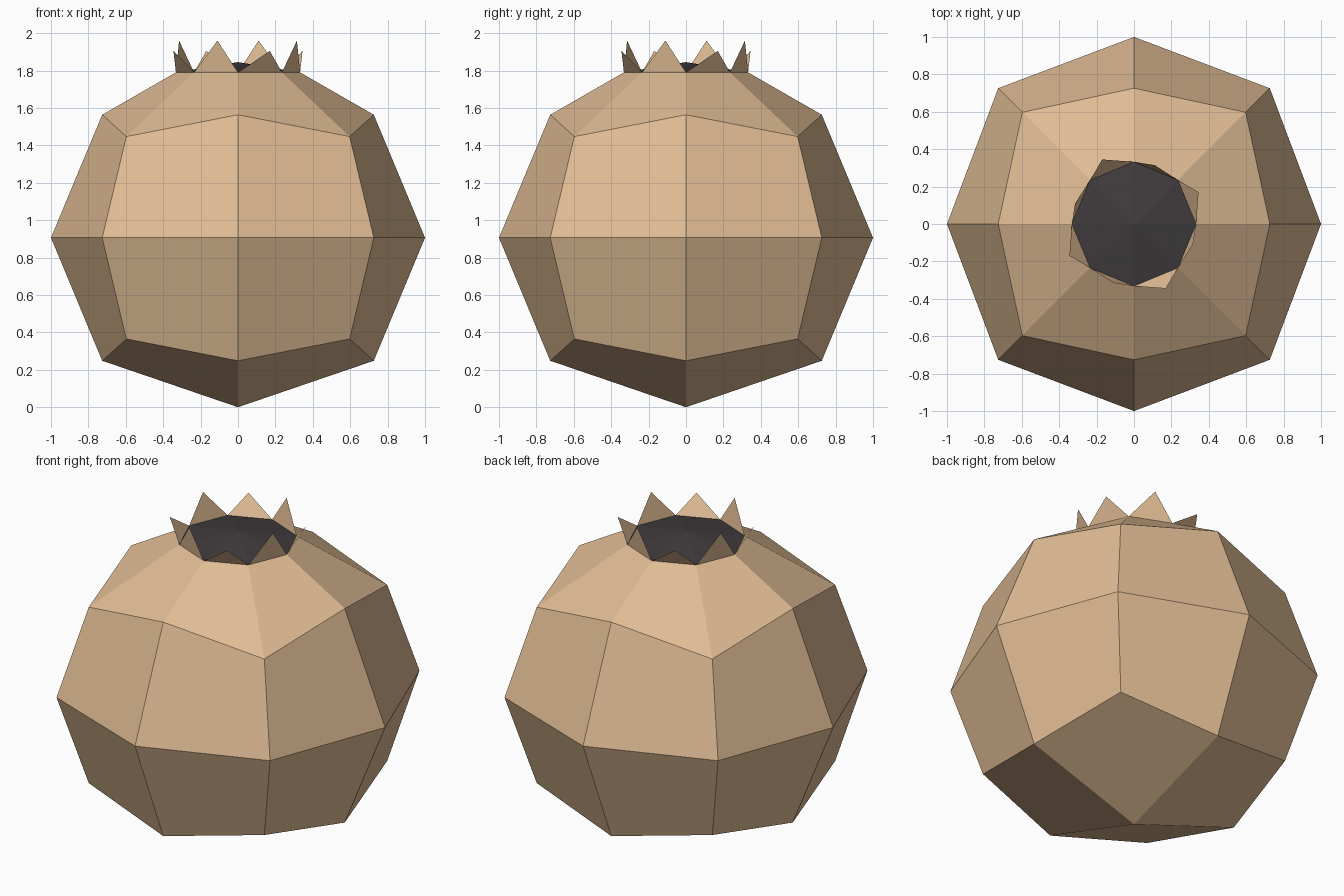
import bpy, bmesh, math
from mathutils import Matrix, Vector

if "Cube" in bpy.data.objects:
    bpy.data.objects.remove(bpy.data.objects["Cube"])

RIM_R, RIM_Z, MID_Z = 0.332, 1.79, 0.906


def material(name, color):
    m = bpy.data.materials.new(name)
    m.diffuse_color = (*color, 1)
    m.use_nodes = True
    m.node_tree.nodes["Principled BSDF"].inputs["Base Color"].default_value = m.diffuse_color
    return m


def make_object(name, bm, mat):
    mesh = bpy.data.meshes.new(name)
    bm.to_mesh(mesh)
    bm.free()
    mesh.materials.append(mat)
    ob = bpy.data.objects.new(name, mesh)
    bpy.context.collection.objects.link(ob)
    return ob


tan = material("tan_skin", (0.745, 0.503, 0.296))
dark = material("dark_core", (0.051, 0.044, 0.047))

# Body: once-subdivided cube rounded into a ball, opened at the top
bm = bmesh.new()
bmesh.ops.create_cube(bm, size=2)
bmesh.ops.subdivide_edges(bm, edges=bm.edges[:], cuts=1, use_grid_fill=True)
reach = {1: 1.0, 2: 0.726, 3: 0.597}
top = None
for v in bm.verts:
    signs = [round(c) for c in v.co]
    s = reach[sum(abs(c) for c in signs)]
    v.co = Vector((signs[0] * s, signs[1] * s, MID_Z + signs[2] * s * 0.906))
    if signs == [0, 0, 1]:
        top = v
bmesh.ops.delete(bm, geom=[top], context='VERTS')
edges = [e for e in bm.edges if e.is_boundary]
new = bmesh.ops.extrude_edge_only(bm, edges=edges)["geom"]
for v in new:
    if isinstance(v, bmesh.types.BMVert):
        d = Vector((v.co.x, v.co.y)).normalized() * RIM_R
        v.co = (d.x, d.y, RIM_Z)
bmesh.ops.recalc_face_normals(bm, faces=bm.faces[:])
make_object("fruit_body", bm, tan)

# Dark core: shallow eight-sided cone filling the opening
bm = bmesh.new()
bmesh.ops.create_cone(bm, segments=8, radius1=RIM_R, radius2=0, depth=0.055,
                      cap_ends=False,
                      matrix=Matrix.Translation((0, 0, RIM_Z + 0.0275)))
bmesh.ops.remove_doubles(bm, verts=bm.verts[:], dist=1e-4)
make_object("dark_core", bm, dark)

# Crown: alternating tall and short leaning teeth on the rim
bm = bmesh.new()
tips = [(0.17, -0.345, 1.905), (0.315, -0.11, 1.96)]
for i in range(8):
    a = math.radians(-90 + 45 * i)
    base = [Vector((RIM_R * math.cos(t), RIM_R * math.sin(t), RIM_Z))
            for t in (a, a + math.pi / 4)]
    tip = Matrix.Rotation(math.radians(90 * (i // 2)), 3, 'Z') @ Vector(tips[i % 2])
    bm.faces.new([bm.verts.new(p) for p in (*base, tip)])
make_object("crown_teeth", bm, tan)
